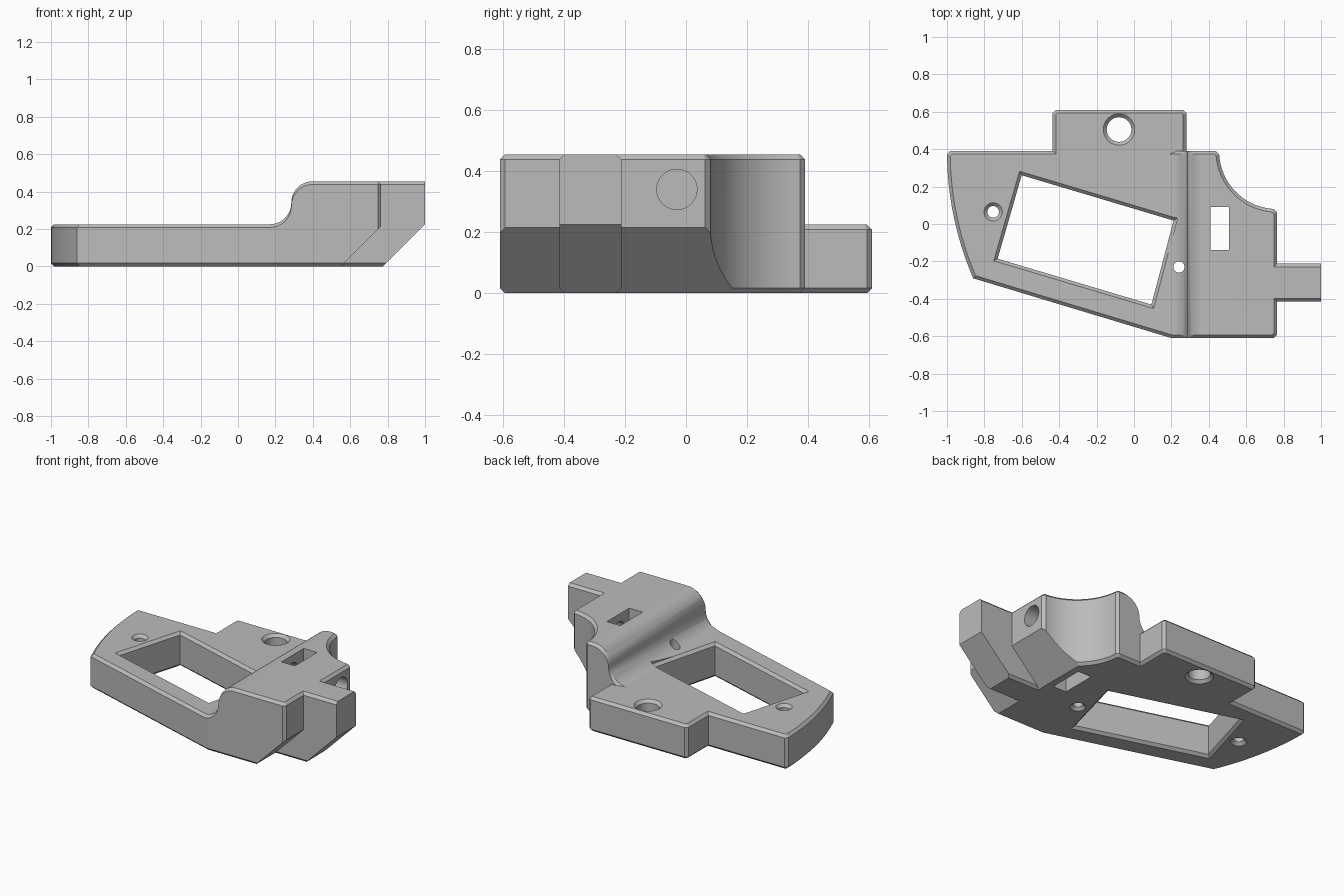
import bpy, bmesh, math
from mathutils import Vector

if "Cube" in bpy.data.objects:
    bpy.data.objects.remove(bpy.data.objects["Cube"])

LOW, HIGH, CHAMFER = 0.225, 0.455, 0.017
STEP_START, STEP_R = 0.17, 0.115

grey = bpy.data.materials.new("plain_grey")
grey.use_nodes = True
grey.diffuse_color = (0.5, 0.5, 0.5, 1)
grey.node_tree.nodes["Principled BSDF"].inputs["Base Color"].default_value = grey.diffuse_color


def make_object(name, bm):
    bmesh.ops.recalc_face_normals(bm, faces=bm.faces)
    mesh = bpy.data.meshes.new(name)
    bm.to_mesh(mesh)
    bm.free()
    mesh.materials.append(grey)
    obj = bpy.data.objects.new(name, mesh)
    bpy.context.collection.objects.link(obj)
    return obj


def arc(cx, cy, r, start, end, n):
    return [(cx + r * math.cos(math.radians(start + (end - start) * i / n)),
             cy + r * math.sin(math.radians(start + (end - start) * i / n)))
            for i in range(n + 1)]


def rect(x0, x1, y0, y1):
    return [(x0, y0), (x1, y0), (x1, y1), (x0, y1)]


def inset(points, d):
    """Mitred inset of a counter-clockwise outline."""
    pts = [Vector(p) for p in points]
    out = []
    for i, p in enumerate(pts):
        a = (p - pts[i - 1]).normalized()
        b = (pts[(i + 1) % len(pts)] - p).normalized()
        na, nb = Vector((-a.y, a.x)), Vector((-b.y, b.x))
        out.append(tuple(p + (na + nb) * d / (1 + na.dot(nb))))
    return out


def cut_corners(points):
    """Chamfer the sharp convex corners of an outline."""
    pts = [Vector(p) for p in points]
    out = []
    for i, p in enumerate(pts):
        a = (p - pts[i - 1]).normalized()
        b = (pts[(i + 1) % len(pts)] - p).normalized()
        if a.cross(b) > 0 and a.dot(b) < 0.5:
            out += [tuple(p - a * CHAMFER), tuple(p + b * CHAMFER)]
        else:
            out.append(tuple(p))
    return out


def stack(rings):
    """Closed solid from (outline, z) rings."""
    bm = bmesh.new()
    rows = [[bm.verts.new((x, y, z)) for x, y in pts] for pts, z in rings]
    n = len(rows[0])
    for lo, hi in zip(rows, rows[1:]):
        for i in range(n):
            j = (i + 1) % n
            bm.faces.new((lo[i], lo[j], hi[j], hi[i]))
    bm.faces.new(rows[0][::-1])
    bm.faces.new(rows[-1])
    return bm


def block(outline, top):
    inner = inset(outline, CHAMFER)
    return stack([(inner, 0), (outline, CHAMFER),
                  (outline, top - CHAMFER), (inner, top)])


def slice_off(bm, point, normal):
    """Remove the side the normal points to and close the cut."""
    res = bmesh.ops.bisect_plane(bm, geom=bm.verts[:] + bm.edges[:] + bm.faces[:],
                                 plane_co=point, plane_no=normal, clear_outer=True)
    edges = [e for e in res["geom_cut"] if isinstance(e, bmesh.types.BMEdge)]
    bmesh.ops.edgeloop_fill(bm, edges=edges)


def combine(target, other, operation):
    mod = target.modifiers.new(operation.lower(), "BOOLEAN")
    mod.object, mod.operation, mod.solver = other, operation, "EXACT"
    bpy.context.view_layer.objects.active = target
    bpy.ops.object.modifier_apply(modifier=mod.name)
    bpy.data.objects.remove(other)


# Stepped top: a concave curve running into a convex one
MID = LOW + STEP_R
profile = (arc(STEP_START, MID, STEP_R, -90, 0, 12)
           + arc(STEP_START + 2 * STEP_R, MID, STEP_R, 180, 90, 12)[1:])


def height(x):
    if x <= profile[0][0]:
        return LOW
    for (x0, z0), (x1, z1) in zip(profile, profile[1:]):
        if x <= x1 + 1e-6:
            return z0 + (z1 - z0) * (x - x0) / max(x1 - x0, 1e-6)
    return HIGH


# Main body
outline = cut_corners(arc(0.72, 0.39, 1.72, 180, 203.3, 12)
                      + [(0.2, -0.61), (0.765, -0.61)]
                      + arc(0.765, 0.39, 0.31, 270, 180, 20))
bm = block(outline, 1.0)
for x, _ in profile:
    bmesh.ops.bisect_plane(bm, geom=bm.verts[:] + bm.edges[:] + bm.faces[:],
                           plane_co=(x, 0, 0), plane_no=(1, 0, 0))
for v in bm.verts:
    if v.co.z > 0.5:
        v.co.z += height(v.co.x) - 1.0
slice_off(bm, (0.55, 0, 0), (1, 0, -1))
body = make_object("bracket_body", bm)

# Rear mounting lug
combine(body, make_object("rear_lug", block(
    cut_corners(rect(-0.435, 0.28, 0.2, 0.61)), LOW)), "UNION")

# Side tab with sloping underside
bm = block(rect(0.53, 1.1, -0.415, -0.212), HIGH)
slice_off(bm, (1, 0, 0), (1, 0, 0))
slice_off(bm, (0.775, 0, 0), (1, 0, -1))
combine(body, make_object("side_tab", bm), "UNION")


def cut_through(name, opening, flare, top_flare=True):
    """Vertical opening with chamfered rims."""
    wide = inset(opening, -flare)
    rings = [(wide, -0.05), (wide, 0), (opening, flare)]
    if top_flare:
        rings += [(opening, LOW - flare), (wide, LOW), (wide, 0.6)]
    else:
        rings += [(opening, 0.6)]
    combine(body, make_object(name, stack(rings)), "DIFFERENCE")


# Tilted window
window = [(-0.75, -0.197), (0.105, -0.452), (0.232, 0.03), (-0.612, 0.282)]
cut_through("window_cutter", inset(window, CHAMFER), CHAMFER)

# Screw holes
cut_through("large_hole_cutter", arc(-0.08, 0.505, 0.066, 0, 350, 35), 0.018)
cut_through("left_hole_cutter", arc(-0.753, 0.065, 0.031, 0, 345, 23), 0.018)
cut_through("step_hole_cutter", arc(0.24, -0.23, 0.03, 0, 345, 23), 0.018, False)

# Slot and the bore that reaches it from the side
combine(body, make_object("slot_cutter", stack(
    [(rect(0.41, 0.507, -0.138, 0.092), z) for z in (-0.1, 0.6)])), "DIFFERENCE")
bore = stack([(arc(0, 0, 0.066, 0, 350, 35), z) for z in (0.37, 0.9)])
for v in bore.verts:
    v.co = (v.co.z, v.co.x - 0.03, v.co.y + 0.34)
combine(body, make_object("bore_cutter", bore), "DIFFERENCE")

# Smooth curves, crisp chamfers
bpy.ops.object.select_all(action="DESELECT")
body.select_set(True)
bpy.context.view_layer.objects.active = body
bpy.ops.object.shade_smooth_by_angle(angle=math.radians(25))
